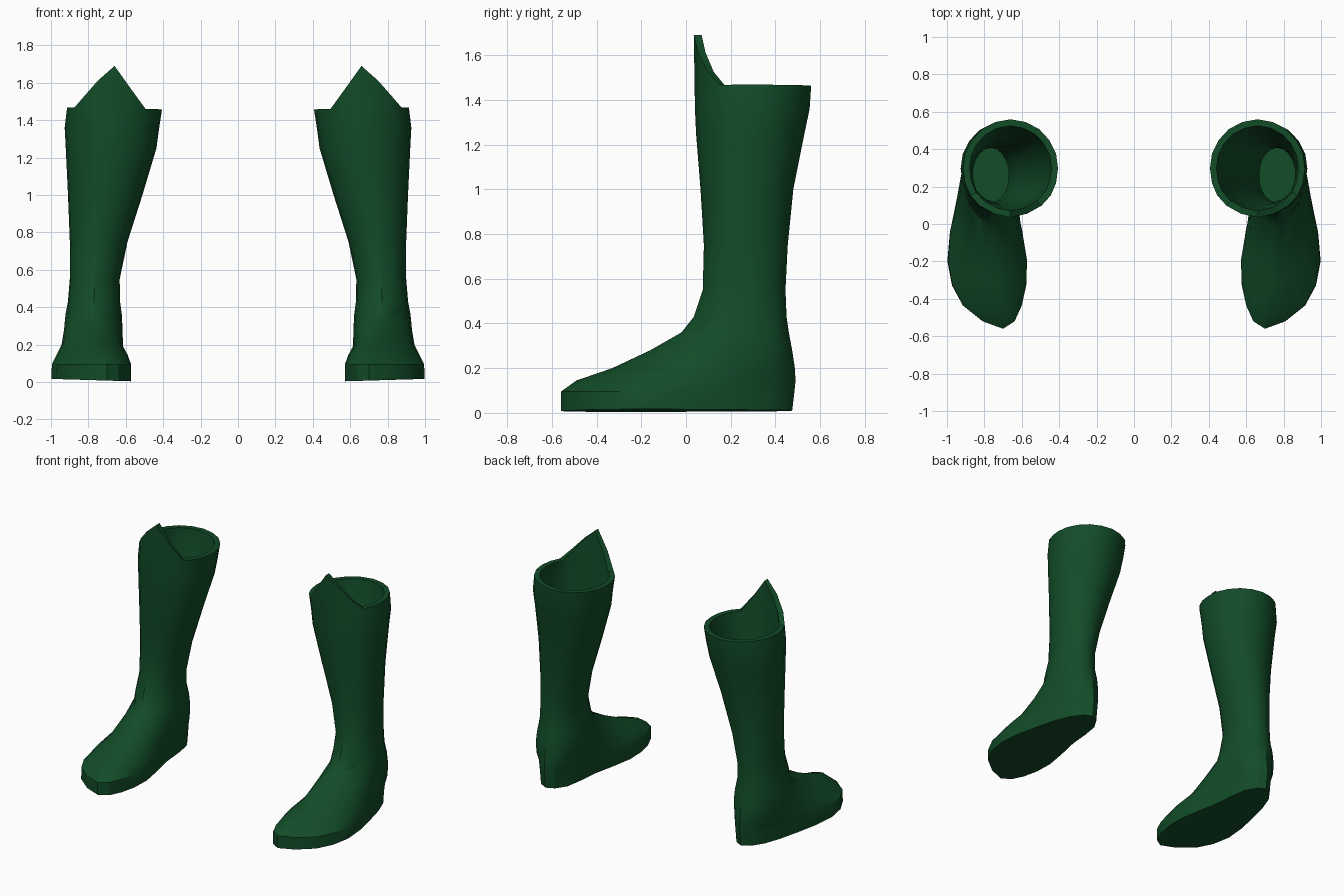
import bpy, bmesh, math

if "Cube" in bpy.data.objects:
    bpy.data.objects.remove(bpy.data.objects["Cube"])

green = bpy.data.materials.new("dark_green")
green.diffuse_color = (0.006, 0.072, 0.021, 1)
green.use_nodes = True
green.node_tree.nodes["Principled BSDF"].inputs["Base Color"].default_value = green.diffuse_color

F = (0.1, 0.35, 0.65, 0.88)          # stations from back to front of a slice

# Foot slices: z, y back, y front, x back, x front, inner x at F, outer x at F
FOOT = [
    (0.010, 0.475, -0.56, 0.76, 0.70, (0.66, 0.63, 0.572, 0.60), (0.87, 0.95, 0.998, 0.915)),
    (0.095, 0.485, -0.56, 0.76, 0.70, (0.66, 0.63, 0.572, 0.60), (0.87, 0.95, 0.995, 0.915)),
    (0.145, 0.490, -0.49, 0.76, 0.72, (0.66, 0.63, 0.59, 0.62), (0.87, 0.945, 0.97, 0.88)),
    (0.200, 0.487, -0.33, 0.76, 0.74, (0.66, 0.62, 0.62, 0.655), (0.88, 0.935, 0.935, 0.86)),
    (0.280, 0.475, -0.16, 0.76, 0.75, (0.66, 0.62, 0.625, 0.67), (0.88, 0.925, 0.92, 0.845)),
    (0.360, 0.460, -0.02, 0.765, 0.76, (0.67, 0.625, 0.63, 0.69), (0.87, 0.917, 0.912, 0.83)),
]
# Shaft slices: z, inner x, outer x, y front, y back
SHAFT = [
    (0.43, 0.63, 0.91, 0.035, 0.45), (0.55, 0.632, 0.90, 0.075, 0.445),
    (0.75, 0.59, 0.90, 0.08, 0.455), (1.00, 0.51, 0.91, 0.065, 0.48),
    (1.25, 0.435, 0.922, 0.045, 0.53), (1.36, 0.42, 0.928, 0.04, 0.553),
    (1.46, 0.405, 0.915, 0.035, 0.56),
]
# Height of the raised front peak across x
PEAK = [(0.53, 1.46), (0.62, 1.69), (0.69, 1.69), (0.78, 1.57), (0.87, 1.48)]


def smooth_loop(pts):
    """Closed curve through the points, with one extra point on each span."""
    out, n = [], len(pts)
    for i in range(n):
        a, b, c, d = (pts[(i + k) % n] for k in (-1, 0, 1, 2))
        out.append(b)
        out.append(tuple((9 * (b[k] + c[k]) - a[k] - d[k]) / 16 for k in (0, 1)))
    return out


def foot_ring(z, yb, yf, xb, xf, xin, xout):
    ys = [yb + (yf - yb) * f for f in F]
    pts = [(xb, yb)] + list(zip(xin, ys)) + [(xf, yf)] + list(zip(xout, ys))[::-1]
    return [(x, y, z) for x, y in smooth_loop(pts)]


def shaft_ring(z, x0, x1, yf, yb, inset=0.0):
    c, r = (x0 + x1) / 2, (x1 - x0) / 2 - inset
    yf, yb = yf + inset, yb - inset
    w = [r * math.sqrt(1 - (2 * f - 1) ** 2) for f in F]
    return foot_ring(z, yb, yf, c, c, [c - v for v in w], [c + v for v in w])


def peak_height(x, y):
    if y > 0.2:
        return 1.458 + 0.02 * (x - 0.4)
    for (xa, za), (xb, zb) in zip(PEAK, PEAK[1:]):
        if xa <= x <= xb:
            return za + (zb - za) * (x - xa) / (xb - xa)
    return 1.458 + 0.02 * (x - 0.4)


def build_boot(name, side):
    rings = [foot_ring(*r) for r in FOOT] + [shaft_ring(*r) for r in SHAFT]
    # sole rises slightly to the outer side, toe touches the ground
    rings[0] = [(x, y, 0.03 * (x - 0.57) + 0.004) for x, y, z in rings[0]]
    # rim with the front peak, shared by the outer and inner wall
    tops = [peak_height(x, y) for x, y, z in rings[-1]]
    rings[-1] = [(x, y, t) for (x, y, z), t in zip(rings[-1], tops)]
    rim = shaft_ring(*SHAFT[-1], inset=0.035)
    rings.append([(x, y, t) for (x, y, z), t in zip(rim, tops)])
    # inner lining down to the insole
    for r in SHAFT[-2:0:-1]:
        rings.append(shaft_ring(*r, inset=0.037))
    rings.append([(x, y, 0.08) for x, y, z in rings[-1]])

    bm = bmesh.new()
    vs = [[bm.verts.new((side * x, y, z)) for x, y, z in ring] for ring in rings]
    n = len(vs[0])
    for a, b in zip(vs, vs[1:]):
        for i in range(n):
            j = (i + 1) % n
            bm.faces.new((a[i], a[j], b[j], b[i]))
    bm.faces.new(vs[0])       # sole
    bm.faces.new(vs[-1])      # insole
    bmesh.ops.recalc_face_normals(bm, faces=bm.faces)
    mesh = bpy.data.meshes.new(name)
    bm.to_mesh(mesh)
    bm.free()
    mesh.materials.append(green)
    ob = bpy.data.objects.new(name, mesh)
    bpy.context.collection.objects.link(ob)
    bpy.ops.object.select_all(action='DESELECT')
    ob.select_set(True)
    bpy.context.view_layer.objects.active = ob
    bpy.ops.object.shade_smooth_by_angle(angle=math.radians(30))


build_boot("boot_right", 1)
build_boot("boot_left", -1)
